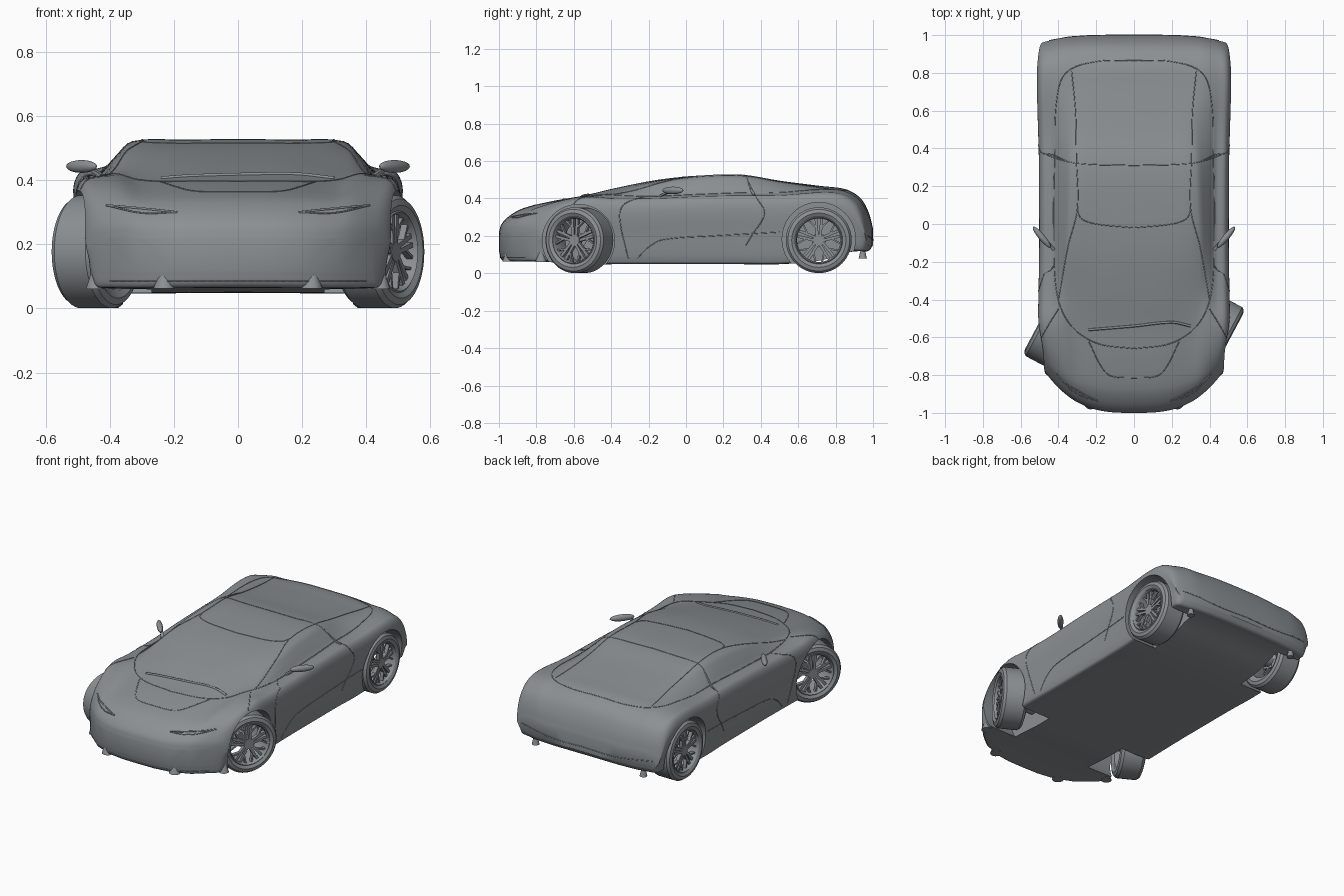
import bpy, bmesh, math
from mathutils import Vector, Matrix
from mathutils.bvhtree import BVHTree

if "Cube" in bpy.data.objects:
    bpy.data.objects.remove(bpy.data.objects["Cube"])

grey = bpy.data.materials.new("dark_grey")
grey.diffuse_color = (.26, .28, .295, 1)
grey.use_nodes = True
grey.node_tree.nodes["Principled BSDF"].inputs["Base Color"].default_value = grey.diffuse_color


def spline(pts, n):
    """Smooth curve through points; tangents scale with the segment length."""
    pts = [Vector(p) for p in pts]
    last, out = len(pts) - 1, []
    tan = [(pts[min(i + 1, last)] - pts[max(i - 1, 0)]).normalized() for i in range(last + 1)]
    for i in range(last):
        a, b = pts[i], pts[i + 1]
        d = (b - a).length
        for k in range(n):
            t = k / n
            h = t * t * (3 - 2 * t)
            out.append(a * (1 - h) + b * h + tan[i] * (d * t * (1 - t) ** 2)
                       - tan[i + 1] * (d * t * t * (1 - t)))
    return out + [pts[-1]]


def add(name, bm, angle=35):
    bmesh.ops.recalc_face_normals(bm, faces=bm.faces)
    me = bpy.data.meshes.new(name)
    bm.to_mesh(me)
    bm.free()
    me.materials.append(grey)
    ob = bpy.data.objects.new(name, me)
    bpy.context.collection.objects.link(ob)
    smooth(ob, angle)
    return ob


def smooth(ob, angle):
    bpy.ops.object.select_all(action='DESELECT')
    ob.select_set(True)
    bpy.context.view_layer.objects.active = ob
    bpy.ops.object.shade_smooth_by_angle(angle=math.radians(angle))


def cylinder(bm, r, x0, x1, y, z, n=64):
    m = Matrix.Translation(((x0 + x1) / 2, y, z)) @ Matrix.Rotation(math.pi / 2, 4, 'Y')
    bmesh.ops.create_cone(bm, cap_ends=True, segments=n, radius1=r, radius2=r, depth=x1 - x0, matrix=m)


def lathe(bm, profile, n=56):
    """Spin a closed (x, radius) profile around the x axis."""
    rings = [[bm.verts.new((x, r * math.cos(a), r * math.sin(a))) for x, r in profile]
             for a in (2 * math.pi * i / n for i in range(n))]
    m = len(profile)
    for i in range(n):
        p, q = rings[i], rings[(i + 1) % n]
        for j in range(m):
            bm.faces.new((p[j], p[(j + 1) % m], q[(j + 1) % m], q[j]))


# Body: stations of (y, floor z, half width, shoulder z, roof half width, roof edge z, centre z)
stations = [
    (-1.0, .12, .47, .205, .30, .215, .22), (-.985, .072, .475, .245, .30, .26, .265),
    (-.94, .065, .48, .285, .30, .303, .31), (-.87, .065, .487, .325, .30, .34, .348),
    (-.72, .06, .5, .372, .30, .375, .385), (-.55, .05, .508, .398, .32, .405, .415),
    (-.38, .05, .506, .392, .34, .435, .455), (-.15, .05, .502, .395, .345, .485, .50),
    (.07, .05, .502, .405, .335, .515, .522), (.3, .05, .503, .41, .325, .52, .527),
    (.5, .05, .508, .41, .31, .488, .495), (.72, .07, .515, .423, .31, .458, .467),
    (.85, .11, .513, .415, .30, .44, .45), (.93, .12, .507, .375, .30, .395, .405),
    (.975, .12, .50, .31, .30, .325, .33), (1.0, .15, .49, .22, .30, .235, .24)]


def section(s):
    y, zb, w, zs, xr, zr, zt = s
    h, xg = zs - zb, w - .07
    half = spline([(0, zb), (w - .05, zb), (w - .03, zb + .012), (w - .012, zb + .45 * h),
                   (w, zs - .18 * h), (w - .02, zs), (xg, zs + .012),
                   ((xg + xr) / 2, (zs + zr) / 2 + .012), (xr, zr), (xr * .5, zt - .002), (0, zt)], 4)
    front = max(0, (-.4 - y) / .6) ** 1.5
    rear = max(0, (y - .6) / .4)
    ring = [(x, z) for x, z in half] + [(-x, z) for x, z in half[-2:0:-1]]
    return [(x, y + .23 * front * abs(x / .48) ** 3 - .045 * rear * (x / .5) ** 4, z) for x, z in ring]


bm = bmesh.new()
rows = [[bm.verts.new(p) for p in section(s)] for s in spline(stations, 5)]
for p, q in zip(rows, rows[1:]):
    for j in range(len(p)):
        k = (j + 1) % len(p)
        bm.faces.new((p[j], p[k], q[k], q[j]))
# Close nose and tail by zipping the lower edge to the upper edge, so the caps follow the curve
for row in (rows[0], rows[-1]):
    for s in (1, -1):
        lo, hi, tip = 0, len(row) // 2, 16
        while hi - lo > 1:
            step_lo = hi == tip or (lo < tip and row[s * (lo + 1)].co.x * s < row[s * (hi - 1)].co.x * s)
            new = lo + 1 if step_lo else hi - 1
            bm.faces.new((row[s * lo], row[s * hi], row[s * new]))
            lo, hi = (new, hi) if step_lo else (lo, new)
body = add("body_shell", bm)
skin = bmesh.new()
skin.from_mesh(body.data)
tree = BVHTree.FromBMesh(skin)

# Wheel arches cut from the body
bm = bmesh.new()
for s in (-1, 1):
    for y, z, r, x in ((-.575, .175, .193, .27), (.71, .183, .196, .32)):
        cylinder(bm, r, *sorted((s * x, s * .7)), y, z)
cutter = add("arch_cutter", bm)
cutter.hide_render = True
mod = body.modifiers.new("arches", 'BOOLEAN')
mod.operation, mod.object, mod.solver = 'DIFFERENCE', cutter, 'EXACT'
bpy.context.view_layer.objects.active = body
bpy.ops.object.modifier_apply(modifier="arches")
bpy.data.objects.remove(cutter)
smooth(body, 35)


# Panel lines: 2D paths projected onto the body
def seam(name, view, pts, r=.0025, mirror=True):
    cu = bpy.data.curves.new(name, 'CURVE')
    cu.dimensions, cu.bevel_depth, cu.bevel_resolution = '3D', r, 1
    cu.materials.append(grey)
    hits = []
    for a, b in spline(pts, 8):
        o, d = {'top': ((a, b, 2), (0, 0, -1)), 'side': ((2, a, b), (-1, 0, 0)),
                'front': ((a, -2, b), (0, 1, 0)), 'back': ((a, 2, b), (0, -1, 0))}[view]
        hit = tree.ray_cast(Vector(o), Vector(d))[0]
        if hit:
            hits.append(hit)
    for s in ((1, -1) if mirror else (1,)):
        sp = cu.splines.new('POLY')
        sp.points.add(len(hits) - 1)
        for p, h in zip(sp.points, hits):
            p.co = (s * h.x, h.y, h.z, 1)
    bpy.context.collection.objects.link(bpy.data.objects.new(name, cu))


seam("glasshouse_outline", 'top', [(0, -.66), (.2, -.63), (.34, -.53), (.41, -.36), (.425, 0),
                                   (.42, .35), (.41, .65), (.36, .8), (.2, .86), (0, .865)])
seam("pillar_line", 'top', [(.4, -.4), (.35, -.12), (.3, .08), (.305, .35), (.31, .6), (.33, .81)])
seam("windscreen_top", 'top', [(0, -.02), (.2, 0), (.28, .03), (.3, .08)])
seam("rear_window_top", 'top', [(0, .31), (.3, .32), (.42, .35), (.48, .375)])
seam("hood_panel", 'top', [(0, -.815), (.12, -.805), (.17, -.76), (.24, -.62)])
seam("fender_line", 'top', [(.4, -.45), (.45, -.53), (.49, -.6)])
seam("door_front", 'side', [(-.22, .41), (-.33, .37), (-.355, .3), (-.31, .08)])
seam("door_rear", 'side', [(.33, .5), (.38, .4), (.42, .32), (.35, .2), (.32, .15)])
seam("sill_line", 'side', [(-.26, .08), (-.2, .14), (-.12, .18), (.15, .2), (.5, .22)])
seam("headlight_upper", 'front', [(.19, .3), (.3, .312), (.41, .322)], .004)
seam("headlight_lower", 'front', [(.19, .3), (.3, .298), (.41, .322)], .003)
seam("front_lip", 'front', [(0, .085), (.2, .085), (.4, .085)], .003)
seam("rear_bumper_line", 'back', [(0, .18), (.2, .175), (.35, .19), (.45, .2)])
seam("wiper", 'top', [(-.24, -.56), (0, -.54), (.2, -.52), (.3, -.54)], .007, False)

# Tyre and alloy meshes shared by all four wheels
bm = bmesh.new()
lathe(bm, [(-.065, .125), (-.076, .145), (-.07, .165), (-.055, .176), (.055, .176),
           (.07, .165), (.076, .145), (.065, .125)])
tyre = add("tyre", bm)
bm = bmesh.new()
lathe(bm, [(-.066, .128), (.066, .128), (.07, .123), (.06, .116), (-.06, .116)])
cylinder(bm, .03, .02, .058, 0, 0, 20)
for i in range(5):
    for side in (-1, 1):
        # main spoke, and a thin outer fork beside it
        for ang, slant, zc, w, ln in ((.17, -.1, .07, .015, .105), (.36, .45, .09, .009, .07)):
            m = (Matrix.Rotation(math.radians(72 * i) + side * ang, 4, 'X')
                 @ Matrix.Translation((.045, 0, zc)) @ Matrix.Rotation(side * slant, 4, 'X')
                 @ Matrix.Diagonal((.022, w, ln, 1)))
            bmesh.ops.create_cube(bm, size=1, matrix=m)
alloy = add("alloy", bm)

steer = math.radians(-28)
for label, s, x, y, ang in (("front_right", 1, .442, -.57, steer), ("front_left", -1, .442, -.57, steer),
                            ("rear_right", 1, .43, .71, 0), ("rear_left", -1, .43, .71, 0)):
    for src in (tyre, alloy):
        ob = bpy.data.objects.new(label + "_" + src.name, src.data)
        ob.location = (s * x, y, .177)
        ob.rotation_euler = (0, 0, ang + (math.pi if s < 0 else 0))
        bpy.context.collection.objects.link(ob)
bpy.data.objects.remove(tyre)
bpy.data.objects.remove(alloy)

# Axles
for name, y in (("front_axle", -.57), ("rear_axle", .71)):
    bm = bmesh.new()
    cylinder(bm, .038, -.41, .41, y, .177, 24)
    add(name, bm)

# Mirrors, bumper fins and rear feet
for s, label in ((1, "right"), (-1, "left")):
    bm = bmesh.new()
    m = (Matrix.Translation((s * .488, -.07, .443)) @ Matrix.Rotation(s * math.radians(50), 4, 'Z')
         @ Matrix.Diagonal((.072, .017, .02, 1)))
    bmesh.ops.create_uvsphere(bm, u_segments=24, v_segments=12, radius=1, matrix=m)
    m = (Matrix.Translation((s * .442, -.115, .425)) @ Matrix.Rotation(s * math.radians(50), 4, 'Z')
         @ Matrix.Rotation(s * -.4, 4, 'Y') @ Matrix.Diagonal((.06, .016, .01, 1)))
    bmesh.ops.create_cube(bm, size=1, matrix=m)
    add(label + "_mirror", bm)
    for part, x, y, r, z in (("front_fin", .23, -.948, .034, .095), ("corner_fin", .445, -.775, .03, .093),
                             ("rear_foot", .37, .945, .022, .112)):
        bm = bmesh.new()
        bmesh.ops.create_cone(bm, cap_ends=True, segments=12, radius1=r, radius2=r * .3, depth=.065,
                              matrix=Matrix.Translation((s * x, y, z)))
        add(label + "_" + part, bm)
